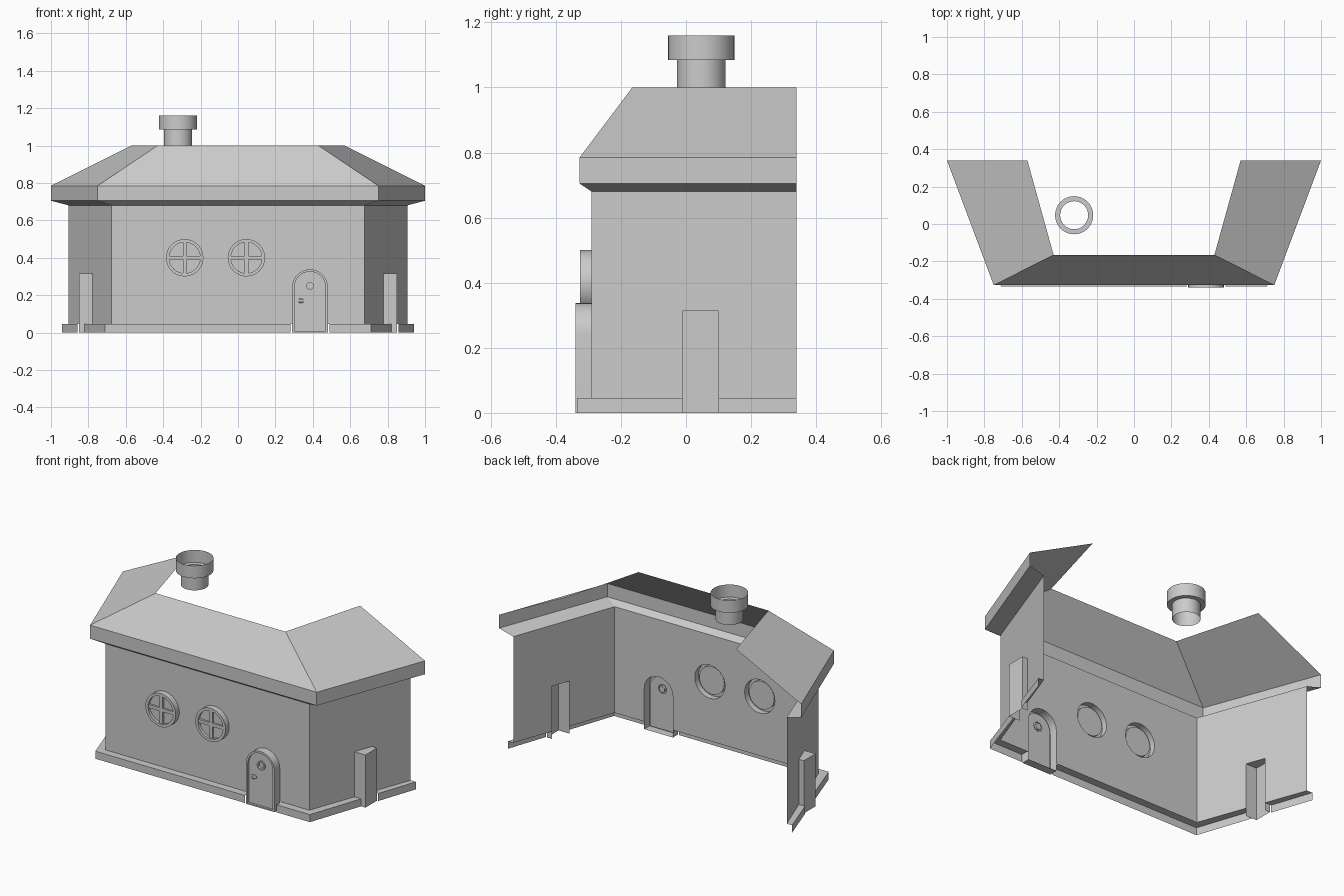
import bpy, bmesh
from math import sin, cos, pi, radians

if "Cube" in bpy.data.objects:
    bpy.data.objects.remove(bpy.data.objects["Cube"])

BACK = 0.34
WALL_Y, BASE_Y = -0.29, -0.335
WALL_Z = 0.045


def finish(name, bm, smooth=False):
    bmesh.ops.remove_doubles(bm, verts=bm.verts[:], dist=1e-5)
    bmesh.ops.recalc_face_normals(bm, faces=bm.faces[:])
    me = bpy.data.meshes.new(name)
    bm.to_mesh(me)
    bm.free()
    ob = bpy.data.objects.new(name, me)
    bpy.context.collection.objects.link(ob)
    if smooth:
        bpy.ops.object.select_all(action='DESELECT')
        ob.select_set(True)
        bpy.context.view_layer.objects.active = ob
        bpy.ops.object.shade_smooth_by_angle(angle=radians(30))
    return ob


def stack(name, loops, closed=True, cap=False, smooth=False):
    """Skin a series of matching loops with quads."""
    bm = bmesh.new()
    rows = [[bm.verts.new(p) for p in lp] for lp in loops]
    n = len(rows[0])
    for a, b in zip(rows, rows[1:]):
        for i in range(n if closed else n - 1):
            j = (i + 1) % n
            bm.faces.new((a[i], a[j], b[j], b[i]))
    if cap:
        bm.faces.new(rows[-1])
    return finish(name, bm, smooth)


def sheet(name, loops):
    """Flat sheet: first loop is the outline, the rest are holes."""
    bm = bmesh.new()
    edges = []
    for lp in loops:
        vs = [bm.verts.new(p) for p in lp]
        edges += [bm.edges.new((vs[i - 1], vs[i])) for i in range(len(vs))]
    bmesh.ops.triangle_fill(bm, edges=edges, use_beauty=True, use_dissolve=False)
    return finish(name, bm)


def ring(cx, cz, r, y, n=32, rz=None):
    return [(cx + r * cos(2 * pi * i / n), y, cz + (rz or r) * sin(2 * pi * i / n)) for i in range(n)]


def arch(cx, cz, r, bottom, y, n=16):
    top = [(cx + r * cos(pi * i / n), y, cz + r * sin(pi * i / n)) for i in range(n + 1)]
    return [(cx + r, y, bottom)] + top + [(cx - r, y, bottom)]


def plan(z, y, corner, back):
    return [(-back, BACK, z), (-corner, y, z), (corner, y, z), (back, BACK, z)]


def wall_x(y):
    return 0.675 + (y - WALL_Y) / (BACK - WALL_Y) * 0.23


def base_x(y):
    return 0.71 + (y - BASE_Y) / (BACK - BASE_Y) * 0.23


# Roof: soffit, fascia and slope
stack("roof", [plan(0.68, WALL_Y, 0.675, 0.905), plan(0.705, -0.327, 0.75, 1.0),
               plan(0.785, -0.327, 0.75, 1.0), plan(1.0, -0.165, 0.43, 0.57)], closed=False)

# Front wall with door notch and window holes
DX, DZ, DR = 0.385, 0.243, 0.095
windows = (-0.285, 0.045)
outline = [(0.675, WALL_Y, 0.68), (0.675, WALL_Y, WALL_Z)] + arch(DX, DZ, DR, WALL_Z, WALL_Y) + \
          [(-0.675, WALL_Y, WALL_Z), (-0.675, WALL_Y, 0.68)]
sheet("front_wall", [outline] + [ring(x, 0.4, 0.1, WALL_Y) for x in windows])

# Side walls with buttresses and plinths
BY0, BY1, BZ, BX = -0.01, 0.10, 0.315, 0.85
for s, side in ((1, "right"), (-1, "left")):
    yz = [(WALL_Y, 0.68), (WALL_Y, WALL_Z), (BY0, WALL_Z), (BY0, BZ),
          (BY1, BZ), (BY1, WALL_Z), (BACK, WALL_Z), (BACK, 0.68)]
    sheet(side + "_wall", [[(s * wall_x(y), y, z) for y, z in yz]])

    path = [(BY0, 0), (BY0, BZ), (BY1, BZ), (BY1, 0)]
    stack(side + "_buttress", [[(s * wall_x(y), y, z) for y, z in path],
                               [(s * BX, y, z) for y, z in path]], closed=False, cap=True)

    gap = DX + 0.105 if s > 0 else 0.28
    front_end = gap if s > 0 else -gap * s
    stack(side + "_front_plinth",
          [[(front_end, WALL_Y, WALL_Z), (s * 0.675, WALL_Y, WALL_Z), (s * wall_x(BY0), BY0, WALL_Z)]] +
          [[(front_end, BASE_Y, z), (s * 0.71, BASE_Y, z), (s * base_x(BY0), BY0, z)]
           for z in (WALL_Z, 0)], closed=False)
    stack(side + "_back_plinth",
          [[(s * wall_x(y), y, WALL_Z) for y in (BY1, BACK)]] +
          [[(s * base_x(y), y, z) for y in (BY1, BACK)] for z in (WALL_Z, 0)], closed=False)

# Round windows with cross bars
for k, x in enumerate(windows):
    stack(f"window_{k}", [ring(x, 0.4, 0.1, WALL_Y), ring(x, 0.4, 0.1, -0.325),
                          ring(x, 0.4, 0.083, -0.325), ring(x, 0.4, 0.083, -0.308)],
          cap=True, smooth=True)
    for name, hx, hz in (("upright", 0.01, 0.083), ("crossbar", 0.083, 0.01)):
        loops = [[(x - hx, y, 0.4 - hz), (x + hx, y, 0.4 - hz), (x + hx, y, 0.4 + hz), (x - hx, y, 0.4 + hz)]
                 for y in (-0.308, -0.32)]
        stack(f"window_{name}_{k}", loops, cap=True)

# Door with frame, porthole and knob
stack("door_frame", [arch(DX, DZ, DR, 0, WALL_Y), arch(DX, DZ, DR, 0, -0.34),
                     arch(DX, DZ, 0.083, 0.008, -0.34), arch(DX, DZ, 0.083, 0.008, -0.328)], smooth=True)
sheet("door_panel", [arch(DX, DZ, 0.083, 0.008, -0.328), ring(DX, 0.25, 0.027, -0.328, 24)])
stack("door_porthole", [ring(DX, 0.25, 0.027, -0.328, 24), ring(DX, 0.25, 0.027, -0.335, 24),
                        ring(DX, 0.25, 0.018, -0.335, 24), ring(DX, 0.25, 0.018, -0.322, 24)],
      cap=True, smooth=True)
stack("door_knob", [ring(0.336, 0.17, 0.019, -0.328, 16, 0.012), ring(0.336, 0.17, 0.019, -0.334, 16, 0.012),
                    ring(0.336, 0.17, 0.012, -0.338, 16, 0.007)], cap=True, smooth=True)

# Chimney: open stepped pipe
stack("chimney", [[(-0.32 + r * cos(2 * pi * i / 32), 0.047 + r * sin(2 * pi * i / 32), z) for i in range(32)]
                  for r, z in ((0.075, 1.0), (0.075, 1.085), (0.102, 1.085), (0.102, 1.16))], smooth=True)
